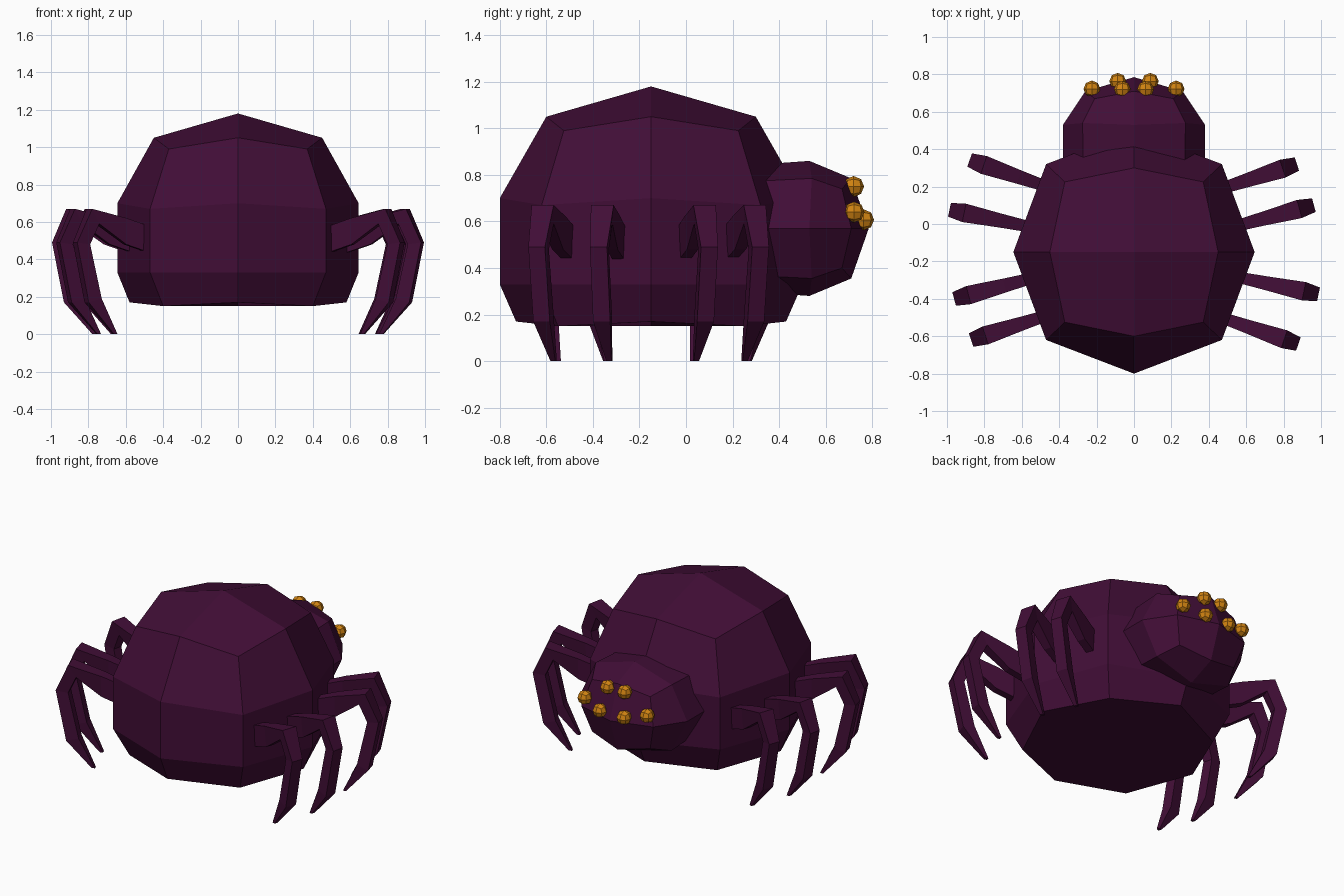
import bpy, bmesh, math
from mathutils import Matrix, Vector

if "Cube" in bpy.data.objects:
    bpy.data.objects.remove(bpy.data.objects["Cube"])


def material(name, rgb):
    m = bpy.data.materials.new(name)
    m.diffuse_color = (*rgb, 1)
    m.use_nodes = True
    m.node_tree.nodes["Principled BSDF"].inputs["Base Color"].default_value = m.diffuse_color
    return m


PURPLE = material("dark purple", (0.053, 0.0042, 0.037))
ORANGE = material("amber", (0.64, 0.23, 0.006))


def finish(bm, name, mat):
    bmesh.ops.recalc_face_normals(bm, faces=bm.faces)
    mesh = bpy.data.meshes.new(name)
    bm.to_mesh(mesh)
    bm.free()
    mesh.materials.append(mat)
    ob = bpy.data.objects.new(name, mesh)
    bpy.context.collection.objects.link(ob)
    return ob


def octagon_shell(name, rings, start, end, place):
    """Rings of (mid a, mid b, mid height, corner a, corner b, corner height)."""
    bm = bmesh.new()
    loops = []
    for ma, mb, mh, ca, cb, ch in rings:
        pts = [(ma, 0, mh), (ca, cb, ch), (0, mb, mh), (-ca, cb, ch),
               (-ma, 0, mh), (-ca, -cb, ch), (0, -mb, mh), (ca, -cb, ch)]
        loops.append([bm.verts.new(place(*p)) for p in pts])
    for lo, hi in zip(loops, loops[1:]):
        for i in range(8):
            j = (i + 1) % 8
            bm.faces.new((lo[i], lo[j], hi[j], hi[i]))
    # four-quad caps
    for loop, h in ((loops[0], start), (loops[-1], end)):
        c = bm.verts.new(place(0, 0, h))
        for i in range(0, 8, 2):
            bm.faces.new((c, loop[i], loop[i + 1], loop[(i + 2) % 8]))
    return finish(bm, name, PURPLE)


# Abdomen, stacked upward
octagon_shell("abdomen", [
    (0.58, 0.58, 0.17, 0.40, 0.40, 0.15),
    (0.645, 0.65, 0.33, 0.47, 0.47, 0.33),
    (0.645, 0.65, 0.70, 0.47, 0.47, 0.67),
    (0.45, 0.45, 1.05, 0.37, 0.375, 0.99),
], 0.15, 1.18, lambda a, b, h: (a, b - 0.15, h))

# Head, stacked along +y
octagon_shell("head", [
    (0.38, 0.27, 0.25, 0.27, 0.20, 0.25),
    (0.38, 0.29, 0.53, 0.275, 0.215, 0.54),
    (0.26, 0.215, 0.71, 0.21, 0.17, 0.67),
], 0.22, 0.785, lambda a, b, h: (a, h, b + 0.57))

# Leg sections: outer/top (r, z), inner/bottom (r, z), outer width, inner width
LEG = [
    ((-0.04, 0.57), (-0.04, 0.43), 0.06, 0.05),
    ((0.11, 0.62), (0.11, 0.48), 0.075, 0.05),
    ((0.31, 0.67), (0.265, 0.59), 0.10, 0.07),
    ((0.39, 0.49), (0.315, 0.48), 0.075, 0.06),
    ((0.325, 0.17), (0.25, 0.19), 0.075, 0.06),
    ((0.175, 0.0), (0.155, 0.0), 0.022, 0.022),
]


def leg(name, x, y, angle, turned):
    bm = bmesh.new()
    loops = []
    for (ro, zo), (ri, zi), wo, wi in LEG:
        pts = [(ro, -wo / 2, zo), (ro, wo / 2, zo), (ri, wi / 2, zi), (ri, -wi / 2, zi)]
        loops.append([bm.verts.new(p) for p in pts])
    for a, b in zip(loops, loops[1:]):
        for i in range(4):
            j = (i + 1) % 4
            bm.faces.new((a[i], a[j], b[j], b[i]))
    bm.faces.new(loops[0])
    bm.faces.new(loops[-1])
    mat = Matrix.Translation((x, y, 0)) @ Matrix.Rotation(math.radians(angle), 4, 'Z')
    if turned:  # half turn about the abdomen's centre
        c = Matrix.Translation((0, -0.15, 0))
        mat = c @ Matrix.Rotation(math.pi, 4, 'Z') @ c.inverted() @ mat
    bm.transform(mat)
    finish(bm, name, PURPLE)


# Eight legs
for n, (x, y, ang) in enumerate([(0.51, -0.515, -19), (0.605, -0.295, -12),
                                 (0.585, 0.0, 15), (0.50, 0.20, 18)], 1):
    leg(f"right_leg_{n}", x, y, ang, False)
    leg(f"left_leg_{5 - n}", x, y, ang, True)

# Six faceted eyes
for n, (x, y, z) in enumerate([(0.062, 0.72, 0.75), (0.225, 0.722, 0.64), (0.087, 0.763, 0.607)], 1):
    for side, s in (("right", 1), ("left", -1)):
        bm = bmesh.new()
        bmesh.ops.create_cube(bm, size=2)
        bmesh.ops.subdivide_edges(bm, edges=bm.edges[:], cuts=1, use_grid_fill=True)
        for v in bm.verts:
            v.co = v.co.normalized() * 0.045 + Vector((s * x, y, z))
        finish(bm, f"{side}_eye_{n}", ORANGE)
